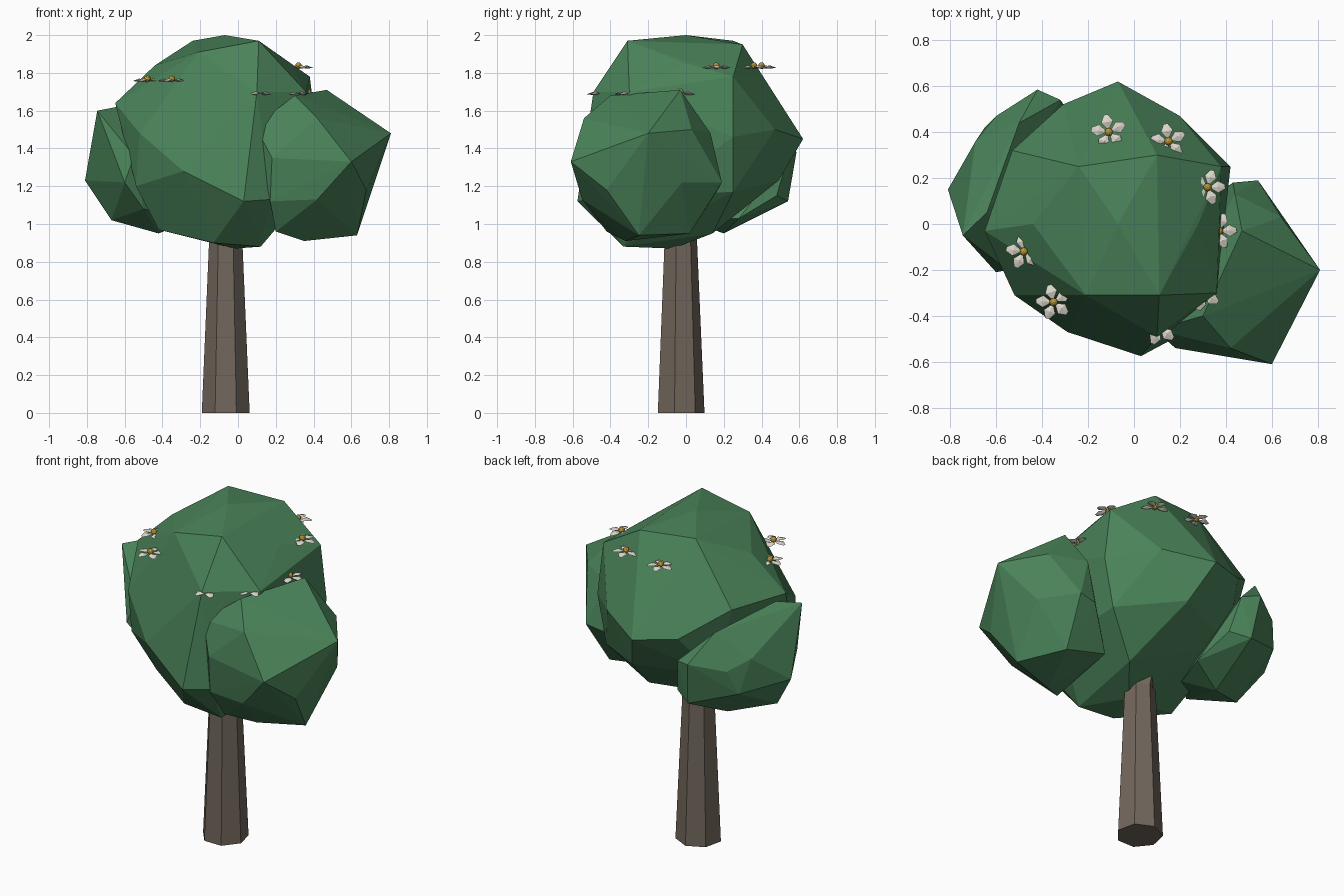
import bpy, bmesh, math
from mathutils import Vector, Matrix

if "Cube" in bpy.data.objects:
    bpy.data.objects.remove(bpy.data.objects["Cube"])


def material(name, rgb):
    m = bpy.data.materials.new(name)
    m.diffuse_color = (*rgb, 1)
    m.use_nodes = True
    m.node_tree.nodes["Principled BSDF"].inputs["Base Color"].default_value = m.diffuse_color
    return m


LEAF = material("leaf green", (0.068, 0.225, 0.10))
BARK = material("bark brown", (0.165, 0.133, 0.105))
PETAL = material("petal cream", (0.72, 0.68, 0.60))
GOLD = material("flower gold", (0.52, 0.33, 0.04))


def finish(bm, name, *mats):
    bmesh.ops.recalc_face_normals(bm, faces=bm.faces[:])
    me = bpy.data.meshes.new(name)
    bm.to_mesh(me)
    bm.free()
    for m in mats:
        me.materials.append(m)
    ob = bpy.data.objects.new(name, me)
    bpy.context.collection.objects.link(ob)
    return ob


def foliage(name, corners):
    """Faceted leaf clump: the convex skin around a few corner points."""
    bm = bmesh.new()
    for c in corners:
        bm.verts.new(c)
    bmesh.ops.convex_hull(bm, input=bm.verts[:])
    bmesh.ops.delete(bm, geom=[v for v in bm.verts if not v.link_faces], context='VERTS')
    return finish(bm, name, LEAF)


# Leaf clumps
foliage("main_foliage", [
    (-.07, 0, 2.0), (-.24, .25, 1.97), (.10, .30, 1.95), (.28, 0, 1.85),
    (.11, -.31, 1.97), (-.21, -.31, 1.91), (-.44, 0, 1.84),
    (-.53, .32, 1.64), (-.65, -.03, 1.64), (-.52, -.31, 1.48), (.10, -.49, 1.70),
    (.36, -.30, 1.70), (.38, .25, 1.78), (.42, .25, 1.46),
    (-.07, .62, 1.45), (.20, .47, 1.50), (-.31, .52, 1.48),
    (-.29, -.47, 1.28), (.03, -.575, 1.12), (-.54, -.25, 1.20), (.17, -.50, 1.13),
    (.35, -.20, 1.15), (.36, .25, 1.17), (.02, .49, 1.23), (-.42, .30, 1.2),
    (-.02, -.07, .87), (.12, -.33, .88), (-.13, -.33, .90), (-.42, -.18, .97), (.15, .14, .95)])

foliage("right_foliage", [
    (.81, -.20, 1.48), (.47, -.03, 1.71), (.30, -.40, 1.68), (.09, -.46, 1.52),
    (.42, -.54, 1.56), (.60, -.61, 1.33), (.18, -.54, 1.35), (.64, .03, 1.50),
    (.54, .19, 1.22), (.44, .13, 1.48), (.68, -.02, 1.22), (.68, -.42, 1.18),
    (.63, -.25, .94), (.35, -.32, .91), (.20, -.42, .96), (.42, -.55, 1.13),
    (.50, .02, .95), (.25, .05, 1.0), (.43, .18, 1.2), (.17, -.51, 1.12)])

foliage("left_foliage", [
    (-.745, -.05, 1.60), (-.64, .05, 1.62), (-.81, .15, 1.23), (-.50, .44, 1.54),
    (-.42, .585, 1.38), (-.39, .54, 1.12), (-.60, -.21, 1.22), (-.55, -.20, 1.36),
    (-.67, .08, 1.02), (-.42, .20, .95), (-.50, -.15, 1.08), (-.65, .42, 1.20),
    (-.69, .36, 1.40), (-.60, .47, 1.34), (-.32, .54, 1.36), (-.28, .48, 1.15),
    (-.22, .28, 1.03), (-.30, .05, 1.03)])

# Trunk: tapered seven-sided post that splits into short spiky forks under the leaves
SIDES = 7
bm = bmesh.new()
rings = []
for level, (r, z) in enumerate([(.130, 0), (.090, .92), (.112, .99)]):
    ring = []
    for i in range(SIDES):
        a = math.pi / 2 + math.tau * i / SIDES
        rr, zz = (.075, .935) if level == 2 and i in (1, 4, 6) else (r, z)
        ring.append(bm.verts.new((-.065 + rr * math.cos(a), -.032 + rr * math.sin(a), zz)))
    rings.append(ring)
for lo, hi in zip(rings, rings[1:]):
    for i in range(SIDES):
        j = (i + 1) % SIDES
        bm.faces.new((lo[i], lo[j], hi[j], hi[i]))
bm.faces.new(rings[0])
bmesh.ops.triangle_fill(bm, edges=[e for e in bm.edges if e.is_boundary], use_beauty=True)
finish(bm, "trunk", BARK)


# Blossoms: five broad petals around a gold bead
def flower(name, place, turn):
    bm = bmesh.new()
    outline = [(.006, 0, 0), (.046, -.027, .004), (.077, -.010, -.003),
               (.077, .008, -.003), (.046, .025, .004)]
    for k in range(5):
        rot = Matrix.Rotation(turn + math.tau * k / 5, 4, 'Z')
        rim = [bm.verts.new(rot @ Vector(p)) for p in outline]
        for h in (.010, -.008):
            mid = bm.verts.new(rot @ Vector((.044, 0, h)))
            for i in range(5):
                bm.faces.new((rim[i], rim[(i + 1) % 5], mid))
    petals = set(bm.faces)
    bmesh.ops.create_icosphere(bm, subdivisions=2, radius=.018,
                               matrix=Matrix.Translation((0, 0, .008)))
    for f in bm.faces:
        f.material_index = 0 if f in petals else 1
    ob = finish(bm, name, PETAL, GOLD)
    ob.location = place


# Place and turn in degrees of each blossom
spots = [(-.11, .40, 1.83, 100), (.15, .36, 1.83, 100), (.32, .16, 1.83, 75),
         (.37, -.03, 1.69, 75), (.30, -.30, 1.69, 40), (.11, -.45, 1.69, 105),
         (-.35, -.34, 1.76, 105), (-.48, -.12, 1.76, 100)]
for n, (x, y, z, turn) in enumerate(spots):
    flower(f"flower_{n + 1}", (x, y, z), math.radians(turn))
